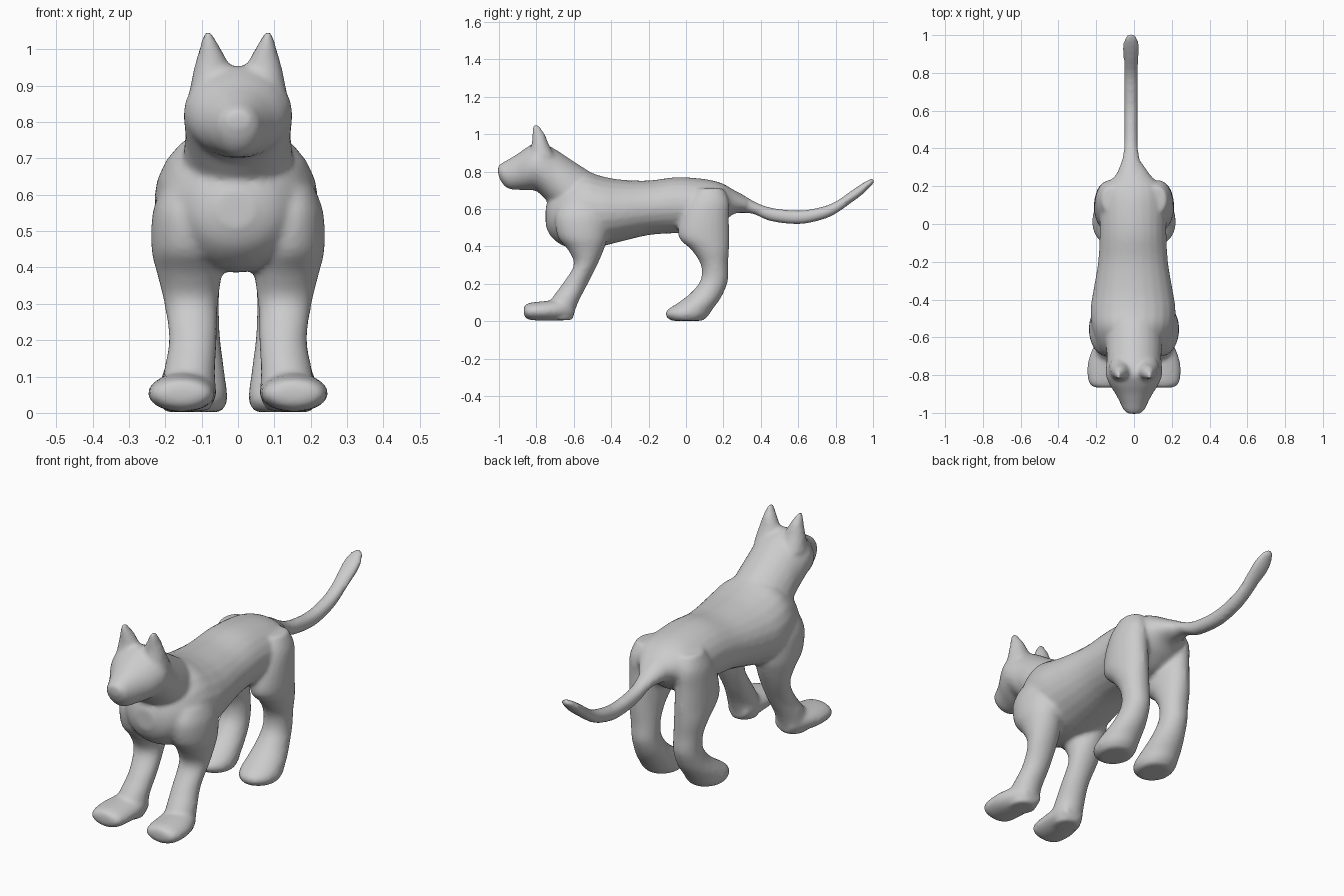
import bpy, bmesh, math

SIDES = 24   # points around each cross-section
STEPS = 4    # smooth in-between sections per row


def catmull(p0, p1, p2, p3, t):
    return [0.5 * (2 * b + (c - a) * t + (2 * a - 5 * b + 4 * c - d) * t * t
                   + (3 * b - a - 3 * c + d) * t ** 3)
            for a, b, c, d in zip(p0, p1, p2, p3)]


def refine(rows):
    """Interpolate smoothly between the given sections."""
    out = []
    for i in range(len(rows) - 1):
        p0, p3 = rows[max(i - 1, 0)], rows[min(i + 2, len(rows) - 1)]
        out += [catmull(p0, rows[i], rows[i + 1], p3, k / STEPS) for k in range(STEPS)]
    return out + [rows[-1]]


def loft(bm, rows, axis, side=1):
    """Oval sections along y or z: (position, a0, a1, x0, x1), a = z or y extent."""
    rings = []
    for pos, a0, a1, x0, x1 in refine(rows):
        ring = []
        for k in range(SIDES):
            ang = 2 * math.pi * k / SIDES
            x = side * ((x0 + x1) / 2 + (x1 - x0) / 2 * math.cos(ang))
            a = (a0 + a1) / 2 + (a1 - a0) / 2 * math.sin(ang)
            ring.append(bm.verts.new((x, pos, a) if axis == 'y' else (x, a, pos)))
        rings.append(ring)
    faces = [bm.faces.new((r[k], r[(k + 1) % SIDES], s[(k + 1) % SIDES], s[k]))
             for r, s in zip(rings, rings[1:]) for k in range(SIDES)]
    faces += [bm.faces.new(rings[0]), bm.faces.new(rings[-1])]
    bmesh.ops.recalc_face_normals(bm, faces=faces)


def centred(rows, shift=0.0):
    """Turn (y, top, bottom, half width) into loft rows."""
    return [(y, b, t, shift - w, shift + w) for y, t, b, w in rows]


# chest, barrel and rump
torso = centred([
    (-0.75, 0.61, 0.51, 0.05), (-0.72, 0.68, 0.45, 0.12), (-0.65, 0.75, 0.40, 0.185),
    (-0.55, 0.80, 0.385, 0.217), (-0.45, 0.775, 0.40, 0.225), (-0.35, 0.757, 0.425, 0.21),
    (-0.20, 0.752, 0.46, 0.185), (-0.05, 0.77, 0.47, 0.177), (0.10, 0.76, 0.47, 0.177),
    (0.19, 0.738, 0.52, 0.16), (0.25, 0.705, 0.57, 0.10), (0.32, 0.66, 0.59, 0.05)], -0.005)

# long upswept tail
tail = centred([
    (0.20, 0.72, 0.57, 0.11), (0.28, 0.69, 0.578, 0.07), (0.36, 0.643, 0.573, 0.043),
    (0.45, 0.608, 0.535, 0.036), (0.60, 0.592, 0.518, 0.036), (0.72, 0.61, 0.54, 0.037),
    (0.80, 0.64, 0.574, 0.037), (0.88, 0.695, 0.63, 0.040), (0.94, 0.735, 0.675, 0.045),
    (0.985, 0.76, 0.72, 0.032), (1.005, 0.762, 0.738, 0.015)], -0.016)

# muzzle, skull and neck
head = centred([
    (-1.005, 0.83, 0.785, 0.03), (-0.985, 0.845, 0.74, 0.055), (-0.95, 0.865, 0.708, 0.072),
    (-0.90, 0.895, 0.702, 0.098), (-0.85, 0.93, 0.70, 0.13), (-0.80, 0.955, 0.695, 0.149),
    (-0.75, 0.945, 0.65, 0.148), (-0.70, 0.92, 0.60, 0.145), (-0.62, 0.867, 0.52, 0.15),
    (-0.50, 0.79, 0.48, 0.14)])

# paired parts, listed for the +x side
ear = [(0.88, -0.84, -0.70, 0.02, 0.135), (0.95, -0.825, -0.735, 0.023, 0.121),
       (1.0, -0.822, -0.755, 0.046, 0.107), (1.03, -0.822, -0.775, 0.064, 0.098),
       (1.047, -0.818, -0.785, 0.07, 0.093)]
front_leg = [(0.62, -0.67, -0.44, 0.08, 0.21), (0.55, -0.70, -0.42, 0.06, 0.235),
             (0.45, -0.685, -0.42, 0.045, 0.238), (0.38, -0.63, -0.44, 0.045, 0.222),
             (0.30, -0.60, -0.475, 0.055, 0.203), (0.20, -0.66, -0.525, 0.058, 0.19),
             (0.11, -0.725, -0.572, 0.063, 0.205), (0.05, -0.74, -0.595, 0.06, 0.21),
             (0.005, -0.73, -0.61, 0.08, 0.20)]
front_paw = [(-0.867, 0.03, 0.08, 0.10, 0.205), (-0.84, 0.008, 0.097, 0.07, 0.24),
             (-0.75, 0.002, 0.108, 0.06, 0.247), (-0.66, 0.004, 0.115, 0.06, 0.22),
             (-0.60, 0.02, 0.09, 0.08, 0.18)]
hind_leg = [(0.71, 0.06, 0.20, 0.07, 0.17), (0.64, 0.01, 0.23, 0.06, 0.20),
            (0.55, -0.03, 0.23, 0.05, 0.21), (0.45, -0.04, 0.232, 0.045, 0.212),
            (0.38, 0.03, 0.23, 0.05, 0.205), (0.30, 0.08, 0.225, 0.052, 0.19),
            (0.22, 0.078, 0.225, 0.05, 0.185), (0.15, 0.025, 0.20, 0.042, 0.195),
            (0.10, -0.04, 0.17, 0.035, 0.21), (0.06, -0.10, 0.14, 0.03, 0.22),
            (0.03, -0.11, 0.12, 0.03, 0.22), (0.002, -0.08, 0.09, 0.045, 0.20)]

bm = bmesh.new()
loft(bm, torso, 'y')
loft(bm, tail, 'y')
loft(bm, head, 'y')
for side in (1, -1):
    loft(bm, ear, 'z', side)
    loft(bm, front_leg, 'z', side)
    loft(bm, front_paw, 'y', side)
    loft(bm, hind_leg, 'z', side)

mesh = bpy.data.meshes.new("cat_body")
bm.to_mesh(mesh)
bm.free()
cat = bpy.data.objects.new("cat_body", mesh)
bpy.context.collection.objects.link(cat)

# plain clay-coloured coat
grey = bpy.data.materials.new("light_grey")
grey.diffuse_color = (0.6, 0.6, 0.6, 1)
mesh.materials.append(grey)

# fuse the parts into one skin and soften the joins
fuse = cat.modifiers.new("fuse", 'REMESH')
fuse.mode = 'VOXEL'
fuse.voxel_size = 0.011
fuse.use_smooth_shade = True
soften = cat.modifiers.new("soften", 'SMOOTH')
soften.factor = 0.5
soften.iterations = 6
